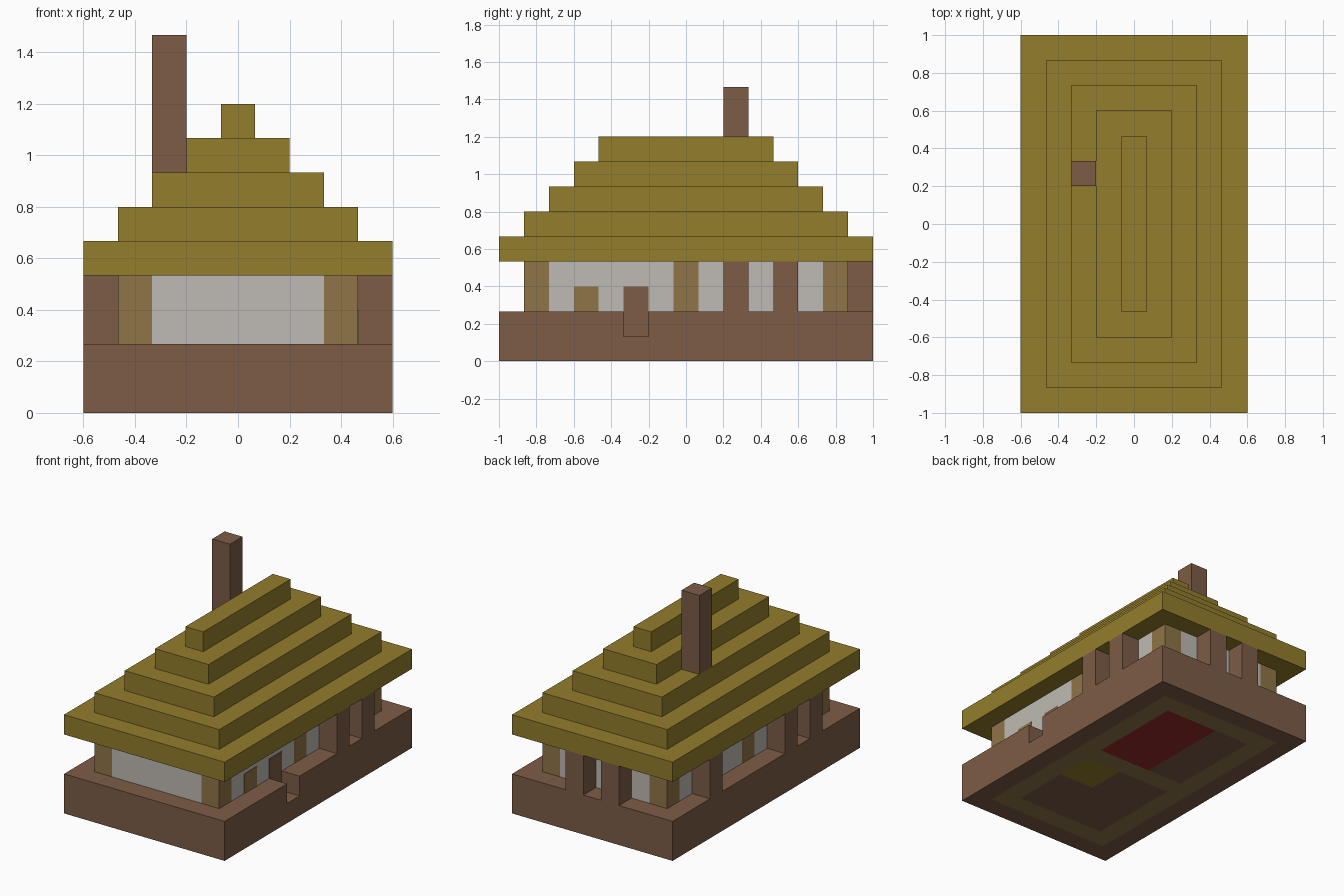
import bpy
import bmesh
from mathutils import Vector

if "Cube" in bpy.data.objects:
    bpy.data.objects.remove(bpy.data.objects["Cube"], do_unlink=True)

U = 2 / 15          # one building block
NX, NY = 9, 15      # footprint in blocks


def material(name, r, g, b):
    mat = bpy.data.materials.new(name)
    mat.use_nodes = True
    mat.diffuse_color = (r, g, b, 1)
    bsdf = mat.node_tree.nodes["Principled BSDF"]
    bsdf.inputs["Base Color"].default_value = (r, g, b, 1)
    bsdf.inputs["Roughness"].default_value = 0.9
    return mat


BROWN = material("brown timber", 0.205, 0.107, 0.061)
STRAW = material("straw thatch", 0.292, 0.205, 0.025)
WOOD = material("light wood", 0.275, 0.178, 0.063)
PLASTER = material("pale plaster", 0.521, 0.491, 0.451)
RED = material("red rug", 0.3, 0.025, 0.025)


def point(x, y, z):
    """Block coordinates to model space."""
    return Vector(((x - NX / 2) * U, (y - NY / 2) * U, z * U))


def finish(bm, name, *mats):
    bmesh.ops.recalc_face_normals(bm, faces=bm.faces)
    mesh = bpy.data.meshes.new(name)
    bm.to_mesh(mesh)
    bm.free()
    for mat in mats:
        mesh.materials.append(mat)
    obj = bpy.data.objects.new(name, mesh)
    bpy.context.collection.objects.link(obj)
    return obj


def box(name, mat, x, y, z):
    """Box spanning the block ranges x, y and z."""
    bm = bmesh.new()
    bmesh.ops.create_cube(bm, size=1)
    for v in bm.verts:
        v.co = point(*(r[0] if c < 0 else r[1] for r, c in zip((x, y, z), v.co)))
    return finish(bm, name, mat)


def extrude_up(bm, faces, height):
    new = bmesh.ops.extrude_face_region(bm, geom=faces, use_keep_orig=True)["geom"]
    verts = [g for g in new if isinstance(g, bmesh.types.BMVert)]
    bmesh.ops.translate(bm, verts=verts, vec=(0, 0, height))


# Floor slab: the colour pattern shows on its underside
def floor_index(i, j):
    if not (1 <= i <= 7 and 1 <= j <= 13):
        return 0
    if i in (1, 7) or j in (1, 7, 13):
        return 1                                  # wall footing
    if 4 <= i <= 6 and j > 7:
        return 2                                  # rug
    return 3 if i in (5, 6) and j in (5, 6) else 0  # straw patch


bm = bmesh.new()
bmesh.ops.create_grid(bm, x_segments=NX, y_segments=NY, size=0.5)
for v in bm.verts:
    v.co = Vector((v.co.x * NX * U, v.co.y * NY * U, 0))
extrude_up(bm, bm.faces[:], U)
for f in bm.faces:
    c = f.calc_center_median()
    if c.z < 0.001:
        f.material_index = floor_index(int(c.x / U + NX / 2), int(c.y / U + NY / 2))
finish(bm, "floor_slab", BROWN, WOOD, RED, STRAW)

# Plinth with the entrance step cut into one side
outline = [(0, 0), (9, 0), (9, 5), (8, 5), (8, 6), (9, 6), (9, 15), (0, 15)]
bm = bmesh.new()
face = bm.faces.new([bm.verts.new(point(x, y, 1)) for x, y in outline])
extrude_up(bm, [face], U)
finish(bm, "plinth", BROWN)

# Walls: wood posts with plaster panels between
WALL = (2, 4)
for i, side in ((1, "right"), (7, "left")):
    for j, where in ((1, "front"), (7, "middle"), (13, "back")):
        box(f"{where}_{side}_wall_post", WOOD, (i, i + 1), (j, j + 1), WALL)
    for j, where in ((2, "front"), (8, "back")):
        box(f"{where}_{side}_panel", PLASTER, (i, i + 1), (j, j + 5), WALL)
for j, where in ((1, "front"), (13, "back")):
    box(f"{where}_panel", PLASTER, (2, 7), (j, j + 1), WALL)

# Door and low wood panel on the entrance side
box("door", BROWN, (7.9, 8.02), (5, 6), (2, 3))
box("low_panel", WOOD, (7.9, 8.02), (3, 4), (2, 3))

# Free-standing porch posts under the eaves
for i, j in ((3, 14), (5, 14), (8, 9), (8, 11), (0, 3), (0, 5), (0, 11)):
    box("porch_post", BROWN, (i, i + 1), (j, j + 1), WALL)

# Stepped roof
for k in range(5):
    box(f"roof_tier_{k + 1}", STRAW, (k, NX - k), (k, NY - k), (4 + k, 5 + k))

# Chimney
box("chimney", BROWN, (2, 3), (9, 10), (7, 11))
